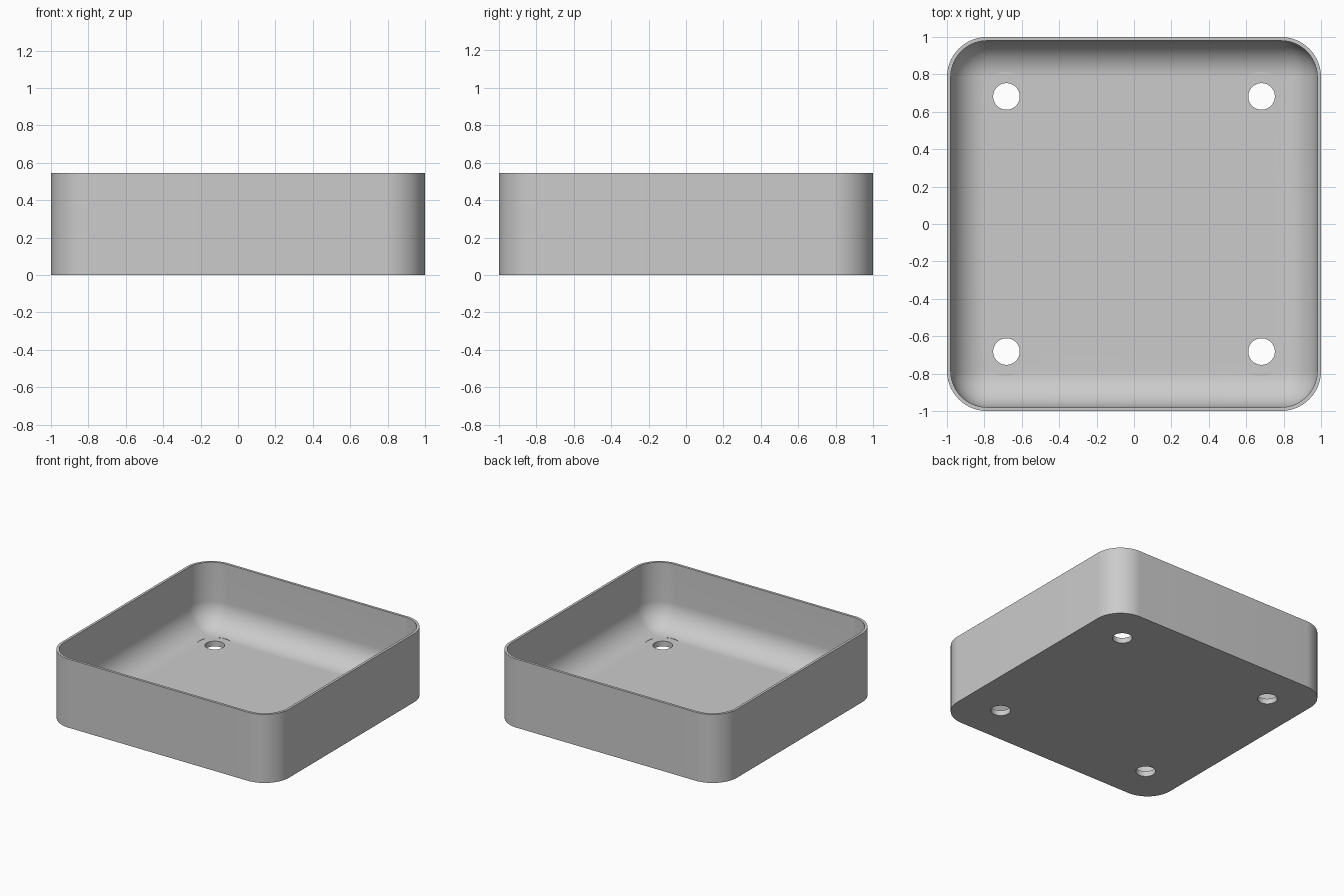
import bpy, bmesh
from math import sin, cos, pi

cube = bpy.data.objects.get("Cube")
if cube:
    bpy.data.objects.remove(cube)

HEIGHT, FLOOR = 0.545, 0.042
WALL, OUTER_R, INNER_R = 0.02, 0.215, 0.195
ARC = 20          # segments per rounded corner
HOLE_POS, HOLE_R, SEAT_R = 0.682, 0.071, 0.132

grey = bpy.data.materials.new("light_grey")
grey.use_nodes = True
grey.diffuse_color = (0.6, 0.6, 0.6, 1)
grey.node_tree.nodes["Principled BSDF"].inputs["Base Color"].default_value = (0.6, 0.6, 0.6, 1)


def ring(bm, half, radius, z):
    """Rounded square loop of vertices."""
    c = half - radius
    verts = []
    for q, (sx, sy) in enumerate([(1, 1), (-1, 1), (-1, -1), (1, -1)]):
        for i in range(ARC + 1):
            a = (q + i / ARC) * pi / 2
            verts.append(bm.verts.new((sx * c + radius * cos(a), sy * c + radius * sin(a), z)))
    return verts


def cutter(name, x, y, radius, z0, z1):
    bpy.ops.mesh.primitive_cylinder_add(vertices=48, radius=radius, depth=z1 - z0,
                                        location=(x, y, (z0 + z1) / 2))
    ob = bpy.context.object
    ob.name = name
    ob.hide_render = True
    ob.data.materials.append(grey)
    return ob


# Tray shell: outside wall, rim, inside wall, then the rounded bowl edge
bm = bmesh.new()
loops = [ring(bm, 1, OUTER_R, 0), ring(bm, 1, OUTER_R, HEIGHT),
         ring(bm, 1 - WALL, INNER_R, HEIGHT)]
for i in range(ARC + 1):
    a = i / ARC * pi / 2
    inset = INNER_R * (1 - cos(a))
    loops.append(ring(bm, 1 - WALL - inset, INNER_R - inset,
                      FLOOR + INNER_R * (1 - sin(a))))
for lo, hi in zip(loops, loops[1:]):
    n = len(lo)
    for i in range(n):
        j = (i + 1) % n
        bm.faces.new((lo[i], lo[j], hi[j], hi[i]))
bm.faces.new(loops[0][::-1])
bm.faces.new(loops[-1])
bmesh.ops.remove_doubles(bm, verts=bm.verts, dist=1e-5)
bmesh.ops.recalc_face_normals(bm, faces=bm.faces)
mesh = bpy.data.meshes.new("tray")
bm.to_mesh(mesh)
bm.free()
mesh.materials.append(grey)
tray = bpy.data.objects.new("tray", mesh)
bpy.context.collection.objects.link(tray)

# Four drain holes, each with a flat seat cut into the rounded edge
cutters = []
for sx in (-1, 1):
    for sy in (-1, 1):
        x, y = sx * HOLE_POS, sy * HOLE_POS
        cutters.append(cutter("hole_cutter", x, y, HOLE_R, -0.1, 0.3))
        cutters.append(cutter("seat_cutter", x, y, SEAT_R, FLOOR + 0.0002, 0.3))

bpy.ops.object.select_all(action='DESELECT')
bpy.context.view_layer.objects.active = tray
tray.select_set(True)
for c in cutters:
    mod = tray.modifiers.new("cut", 'BOOLEAN')
    mod.operation = 'DIFFERENCE'
    mod.solver = 'EXACT'
    mod.object = c
    bpy.ops.object.modifier_apply(modifier=mod.name)
    bpy.data.objects.remove(c)

bpy.ops.object.shade_smooth_by_angle(angle=pi / 6)
